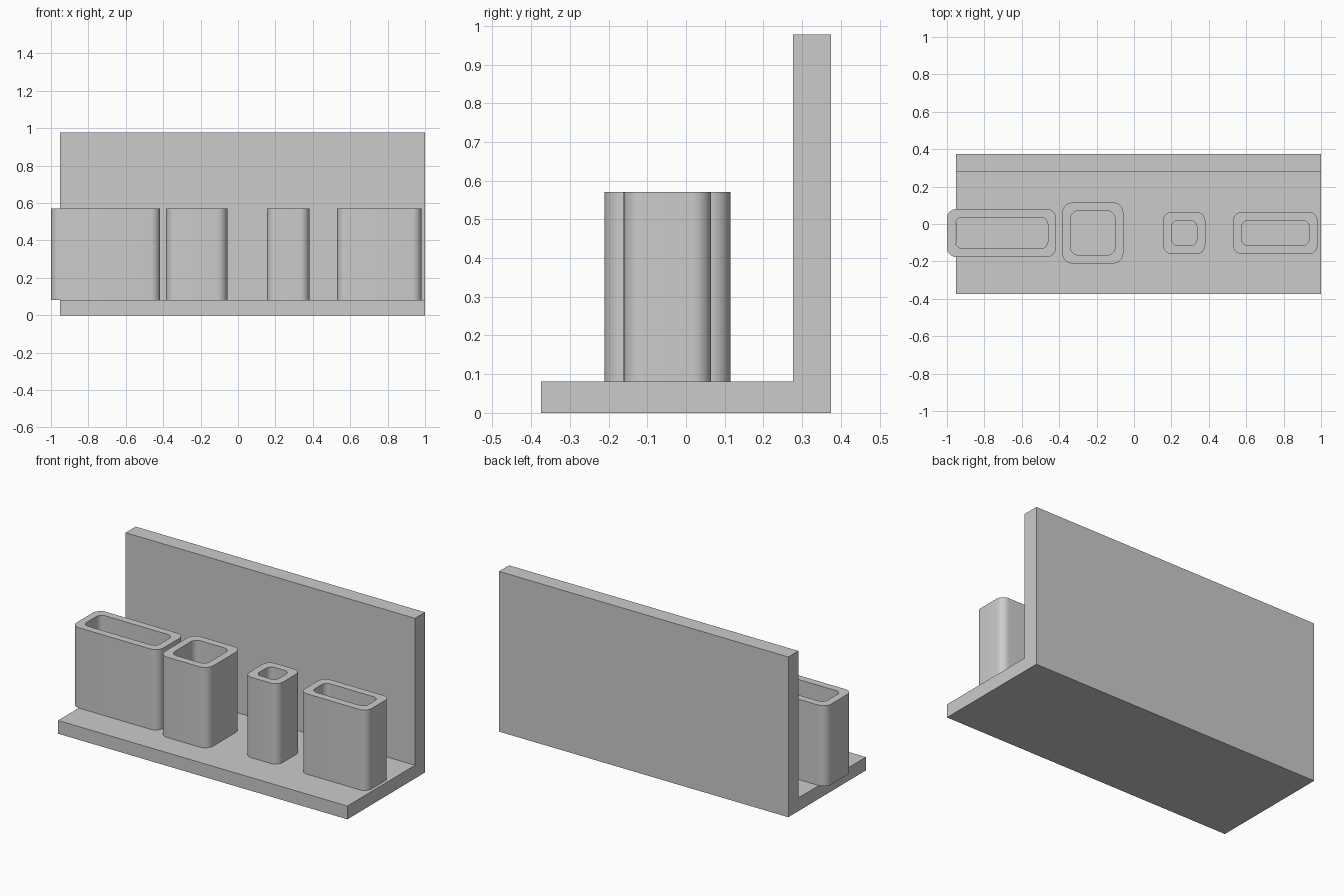
import bpy
import bmesh
import math

if "Cube" in bpy.data.objects:
    bpy.data.objects.remove(bpy.data.objects["Cube"], do_unlink=True)

grey = bpy.data.materials.new("plain grey")
grey.use_nodes = True
GREY = (0.6, 0.6, 0.6, 1)
grey.diffuse_color = GREY
grey.node_tree.nodes["Principled BSDF"].inputs["Base Color"].default_value = GREY

BASE_TOP, TUBE_TOP, TUBE_Y, WALL = 0.081, 0.571, -0.048, 0.045


def finish(bm, name):
    bmesh.ops.recalc_face_normals(bm, faces=bm.faces)
    mesh = bpy.data.meshes.new(name)
    bm.to_mesh(mesh)
    bm.free()
    mesh.materials.append(grey)
    obj = bpy.data.objects.new(name, mesh)
    bpy.context.collection.objects.link(obj)
    return obj


def rounded_loop(bm, cx, half_x, half_y, radius, z, steps=8):
    """Ring of vertices around a rounded rectangle."""
    ring = []
    for corner, (sx, sy) in enumerate([(1, 1), (-1, 1), (-1, -1), (1, -1)]):
        for i in range(steps + 1):
            a = math.pi / 2 * (corner + i / steps)
            ring.append(bm.verts.new((cx + sx * (half_x - radius) + radius * math.cos(a),
                                      TUBE_Y + sy * (half_y - radius) + radius * math.sin(a), z)))
    return ring


def holder(name, x0, x1, depth, radius):
    """Open rounded rectangular tube standing on the base."""
    bm = bmesh.new()
    cx, hx, hy = (x0 + x1) / 2, (x1 - x0) / 2, depth / 2
    outer = (cx, hx, hy, radius)
    inner = (cx, hx - WALL, hy - WALL, radius * 0.75)
    rings = [rounded_loop(bm, *shape, z) for shape, z in
             [(outer, BASE_TOP), (outer, TUBE_TOP), (inner, TUBE_TOP), (inner, BASE_TOP)]]
    n = len(rings[0])
    for a, b in zip(rings, rings[1:] + rings[:1]):
        for i in range(n):
            j = (i + 1) % n
            bm.faces.new((a[i], a[j], b[j], b[i]))
    obj = finish(bm, name)
    bpy.ops.object.select_all(action='DESELECT')
    obj.select_set(True)
    bpy.context.view_layer.objects.active = obj
    bpy.ops.object.shade_smooth_by_angle(angle=math.radians(35))


# L-shaped stand: base shelf and back panel in one profile
bm = bmesh.new()
profile = [(-0.374, 0), (0.374, 0), (0.374, 0.977), (0.277, 0.977),
           (0.277, BASE_TOP), (-0.374, BASE_TOP)]
face = bm.faces.new([bm.verts.new((-0.952, y, z)) for y, z in profile])
side = bmesh.ops.extrude_face_region(bm, geom=[face])
bmesh.ops.translate(bm, vec=(1.952, 0, 0),
                    verts=[g for g in side["geom"] if isinstance(g, bmesh.types.BMVert)])
finish(bm, "stand")

# Row of four open holders
holder("long_holder", -1.0, -0.416, 0.256, 0.05)
holder("square_holder", -0.384, -0.057, 0.326, 0.055)
holder("small_holder", 0.155, 0.381, 0.226, 0.048)
holder("medium_holder", 0.53, 0.981, 0.226, 0.048)
